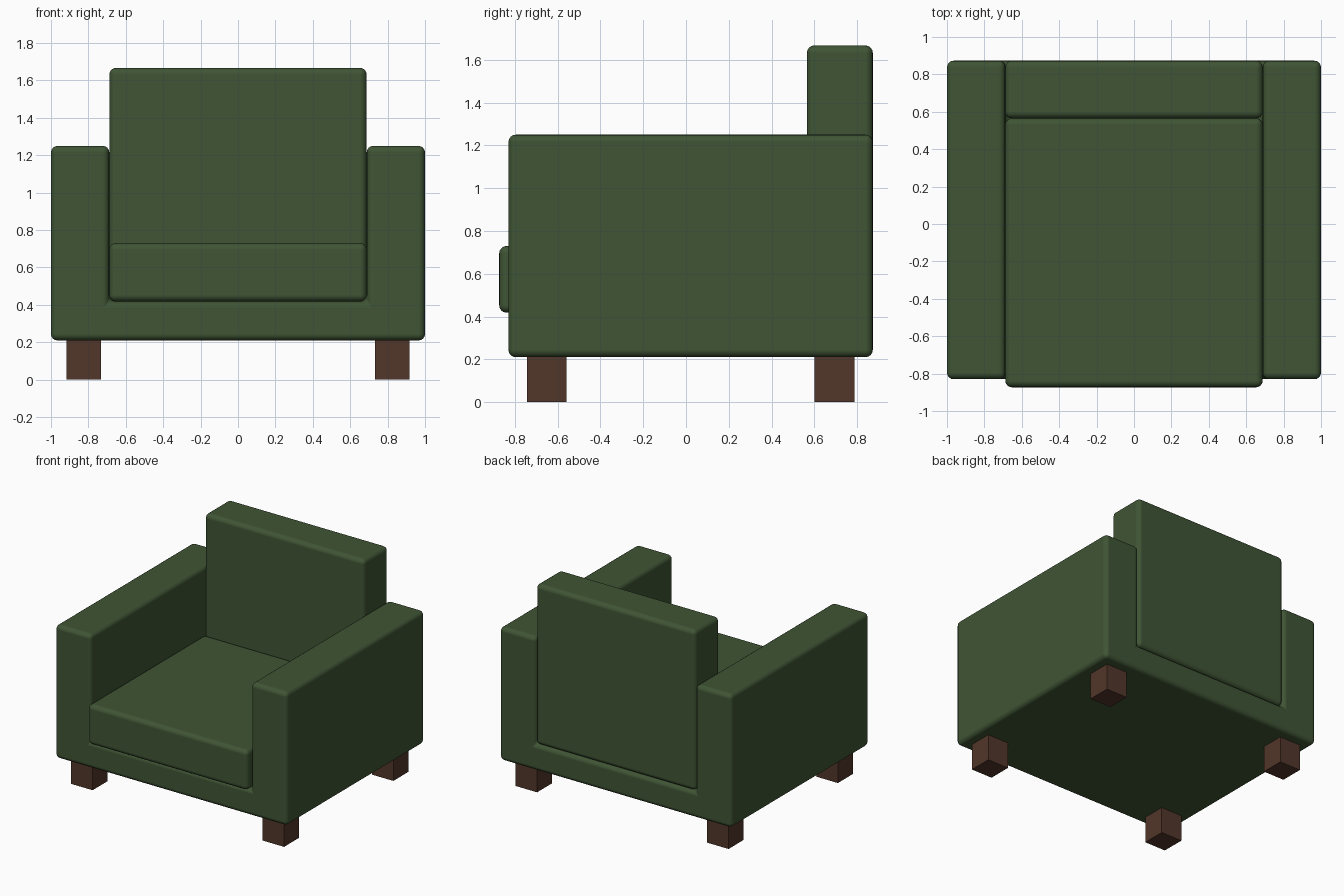
import bpy, bmesh

if "Cube" in bpy.data.objects:
    bpy.data.objects.remove(bpy.data.objects["Cube"])


def material(name, rgb):
    m = bpy.data.materials.new(name)
    m.diffuse_color = (*rgb, 1)
    m.use_nodes = True
    m.node_tree.nodes["Principled BSDF"].inputs["Base Color"].default_value = m.diffuse_color
    return m


green = material("green_fabric", (0.05, 0.09, 0.035))
brown = material("brown_wood", (0.085, 0.037, 0.023))


def prism(name, profile, y0, y1, mat, bevel=0.0):
    """Extrude an x-z profile from y0 to y1, with optional rounded edges."""
    bm = bmesh.new()
    face = bm.faces.new([bm.verts.new((x, y0, z)) for x, z in profile])
    ext = bmesh.ops.extrude_face_region(bm, geom=[face])
    verts = [v for v in ext["geom"] if isinstance(v, bmesh.types.BMVert)]
    bmesh.ops.translate(bm, vec=(0, y1 - y0, 0), verts=verts)
    bmesh.ops.recalc_face_normals(bm, faces=bm.faces)
    mesh = bpy.data.meshes.new(name)
    bm.to_mesh(mesh)
    bm.free()
    mesh.materials.append(mat)
    obj = bpy.data.objects.new(name, mesh)
    bpy.context.collection.objects.link(obj)
    if bevel:
        mod = obj.modifiers.new("rounded_edges", "BEVEL")
        mod.width = bevel
        mod.segments = 4
        mod.limit_method = "ANGLE"
        mod.harden_normals = True
        mesh.shade_smooth()
    return obj


def box(name, x0, x1, y0, y1, z0, z1, mat, bevel=0.0):
    return prism(name, [(x0, z0), (x1, z0), (x1, z1), (x0, z1)], y0, y1, mat, bevel)


# Arms and base as one U-shaped body
W, IN, BOT, FLOOR, ARM = 1.0, 0.688, 0.21, 0.418, 1.25
prism("arms_and_base",
      [(-W, BOT), (W, BOT), (W, ARM), (IN, ARM),
       (IN, FLOOR), (-IN, FLOOR), (-IN, ARM), (-W, ARM)],
      -0.83, 0.873, green, 0.035)

# Cushions
box("seat_cushion", -IN, IN, -0.873, 0.565, FLOOR, 0.73, green, 0.035)
box("back_cushion", -IN, IN, 0.565, 0.873, FLOOR, 1.667, green, 0.035)

# Legs
for side, cx in (("left", -0.825), ("right", 0.825)):
    for end, cy in (("front", -0.651), ("back", 0.694)):
        box(f"{end}_{side}_leg", cx - 0.093, cx + 0.093,
            cy - 0.093, cy + 0.093, 0, 0.215, brown)
